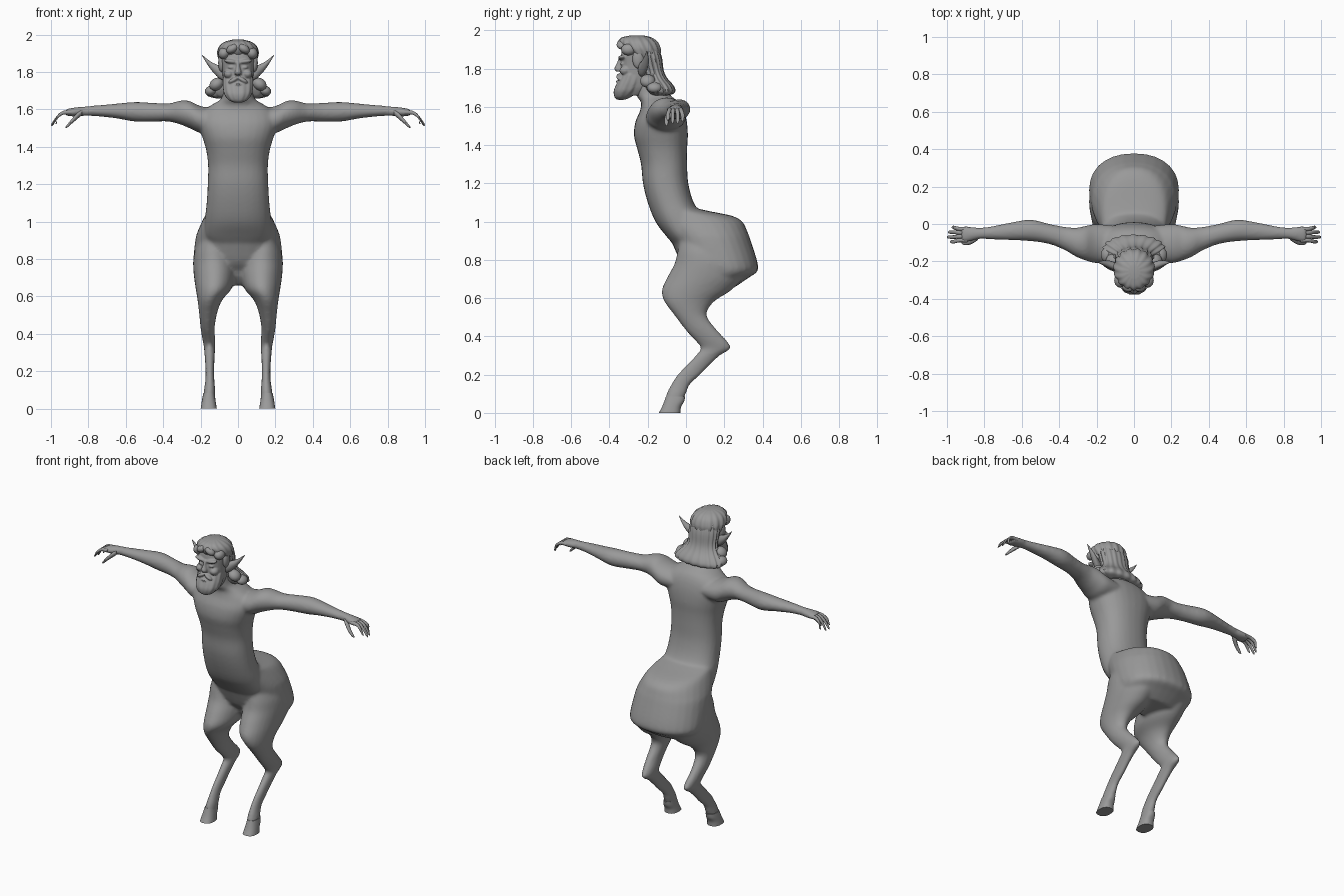
import bpy, bmesh, math
from mathutils import Matrix, Vector

stone = bpy.data.materials.new("stone_grey")
stone.diffuse_color = (0.32, 0.32, 0.32, 1)


def resample(rings, steps):
    """Smooth curve through the ring values (Catmull-Rom)."""
    out = []
    for i in range(len(rings) - 1):
        p0, p1, p2 = rings[max(i - 1, 0)], rings[i], rings[i + 1]
        p3 = rings[min(i + 2, len(rings) - 1)]
        for k in range(steps):
            t = k / steps
            out.append([0.5 * (2 * b + (c - a) * t + (2 * a - 5 * b + 4 * c - d) * t * t
                               + (3 * b - a - 3 * c + d) * t ** 3)
                        for a, b, c, d in zip(p0, p1, p2, p3)])
    return out + [list(rings[-1])]


def loft(bm, rings, axis="z", side=1, n=28, steps=4, power=2.0, strands=0, depth=0.0):
    """Skin rings. axis z: (z, x0, x1, y0, y1); axis x: (x, y0, y1, z0, z1)."""
    loops = []
    for a, u0, u1, v0, v1 in resample(rings, steps):
        loop = []
        for k in range(n):
            t = 2 * math.pi * k / n
            c, s = math.cos(t), math.sin(t)
            r = 1 + depth * math.cos(strands * t + 9 * a)
            u = (u0 + u1) / 2 + (u1 - u0) / 2 * r * math.copysign(abs(c) ** (2 / power), c)
            v = (v0 + v1) / 2 + (v1 - v0) / 2 * r * math.copysign(abs(s) ** (2 / power), s)
            co = (u * side, v, a) if axis == "z" else (a * side, u, v)
            loop.append(bm.verts.new(co))
        loops.append(loop)
    faces = [bm.faces.new((p[k], p[(k + 1) % n], q[(k + 1) % n], q[k]))
             for p, q in zip(loops, loops[1:]) for k in range(n)]
    faces += [bm.faces.new(loops[0]), bm.faces.new(loops[-1])]
    bmesh.ops.recalc_face_normals(bm, faces=faces)


def centred(rows):
    """(z, front y, back y, half width) -> ring about x = 0."""
    return [(z, -w, w, f, b) for z, f, b, w in rows]


def blob(bm, centre, size, tilt=0.0):
    m = (Matrix.Translation(Vector(centre)) @ Matrix.Rotation(tilt, 4, "Y")
         @ Matrix.Diagonal((*size, 1)))
    bmesh.ops.create_uvsphere(bm, u_segments=16, v_segments=10, radius=1, matrix=m)


def finish(name, bm, voxel=0, rounds=6):
    me = bpy.data.meshes.new(name)
    bm.to_mesh(me)
    bm.free()
    me.materials.append(stone)
    ob = bpy.data.objects.new(name, me)
    bpy.context.collection.objects.link(ob)
    if voxel:  # melt the overlapping volumes into one skin
        rm = ob.modifiers.new("merge", "REMESH")
        rm.mode = "VOXEL"
        rm.voxel_size = voxel
        rm.use_smooth_shade = True
        sm = ob.modifiers.new("soften", "SMOOTH")
        sm.factor, sm.iterations = 0.5, rounds
    else:
        bpy.ops.object.select_all(action="DESELECT")
        ob.select_set(True)
        bpy.context.view_layer.objects.active = ob
        bpy.ops.object.shade_smooth_by_angle(angle=math.radians(50))
    return ob


# Body: torso, rump, arms and legs
body = bmesh.new()
loft(body, centred([
    (0.80, -0.02, 0.12, 0.10), (0.86, -0.05, 0.12, 0.14), (0.92, -0.10, 0.11, 0.175),
    (1.00, -0.16, 0.10, 0.178), (1.10, -0.20, 0.04, 0.168), (1.20, -0.225, 0.012, 0.162),
    (1.30, -0.235, 0.006, 0.16), (1.38, -0.255, 0.006, 0.17), (1.45, -0.272, 0.01, 0.19),
    (1.52, -0.265, 0.005, 0.21), (1.58, -0.24, -0.01, 0.20), (1.625, -0.235, -0.035, 0.14),
    (1.66, -0.26, -0.08, 0.088), (1.73, -0.27, -0.11, 0.075)]), power=2.3)
loft(body, centred([
    (1.075, -0.17, 0.03, 0.15), (1.055, -0.17, 0.12, 0.165), (1.03, -0.16, 0.24, 0.178),
    (1.00, -0.15, 0.295, 0.193), (0.95, -0.11, 0.32, 0.215), (0.905, -0.08, 0.337, 0.228),
    (0.79, -0.03, 0.373, 0.24), (0.74, 0.01, 0.373, 0.235), (0.705, 0.03, 0.325, 0.215),
    (0.66, 0.07, 0.26, 0.16)]), power=2.2)
for s in (-1, 1):
    loft(body, [
        (0.90, 0.06, 0.21, -0.03, 0.22), (0.84, 0.03, 0.232, -0.045, 0.26),
        (0.78, 0.015, 0.24, -0.06, 0.30), (0.71, 0.015, 0.236, -0.097, 0.30),
        (0.64, 0.035, 0.226, -0.127, 0.235), (0.58, 0.085, 0.216, -0.112, 0.145),
        (0.51, 0.112, 0.208, -0.06, 0.108), (0.43, 0.125, 0.20, 0.0, 0.165),
        (0.37, 0.122, 0.19, 0.055, 0.22), (0.335, 0.122, 0.183, 0.077, 0.232),
        (0.30, 0.123, 0.18, 0.05, 0.178), (0.25, 0.126, 0.176, 0.002, 0.125),
        (0.20, 0.127, 0.174, -0.045, 0.077), (0.15, 0.126, 0.175, -0.077, 0.022),
        (0.10, 0.122, 0.182, -0.102, 0.0), (0.04, 0.124, 0.188, -0.116, -0.03)],
        side=s)
    loft(body, [
        (0.10, -0.20, -0.01, 1.48, 1.60), (0.20, -0.21, 0.0, 1.475, 1.618),
        (0.26, -0.195, -0.01, 1.50, 1.646), (0.31, -0.175, -0.02, 1.52, 1.647),
        (0.37, -0.14, -0.015, 1.535, 1.632), (0.45, -0.108, 0.0, 1.535, 1.635),
        (0.55, -0.092, 0.023, 1.535, 1.64), (0.65, -0.087, 0.01, 1.552, 1.631),
        (0.75, -0.083, -0.01, 1.563, 1.622), (0.82, -0.08, -0.02, 1.565, 1.616),
        (0.87, -0.092, -0.015, 1.562, 1.611), (0.91, -0.098, -0.014, 1.565, 1.604),
        (0.925, -0.09, -0.02, 1.572, 1.596)], axis="x", side=s)
finish("body", body, 0.010)

for s, label in ((-1, "left"), (1, "right")):
    # Hoof, flared to a flat sole
    hoof = bmesh.new()
    loft(hoof, [(0.085, 0.125, 0.185, -0.105, -0.004), (0.06, 0.122, 0.19, -0.114, -0.01),
                (0.03, 0.118, 0.195, -0.126, -0.026), (0.0, 0.113, 0.20, -0.142, -0.03)],
         side=s, power=2.4)
    finish("hoof_" + label, hoof)

    # Fingers and thumb
    hand = bmesh.new()
    for y, tip, drop in ((-0.026, 0.975, 0.01), (-0.046, 0.995, 0.0),
                         (-0.067, 1.0, 0.0), (-0.087, 0.985, 0.015)):
        spread = y + (y + 0.056) * 0.25
        rows = [(0.89, y, 1.585, 0.012), (0.935, y, 1.582, 0.011),
                (0.965, spread, 1.56, 0.010), (tip - 0.008, spread, 1.525 + drop, 0.008),
                (tip, spread, 1.514 + drop, 0.003)]
        loft(hand, [(x, c - r, c + r, z - r, z + r) for x, c, z, r in rows],
             axis="x", side=s, n=10)
    rows = [(0.835, -0.07, 1.585, 0.016), (0.865, -0.088, 1.56, 0.017),
            (0.89, -0.10, 1.535, 0.013), (0.912, -0.102, 1.512, 0.009),
            (0.922, -0.10, 1.503, 0.003)]
    loft(hand, [(x, c - r, c + r, z - r, z + r) for x, c, z, r in rows],
         axis="x", side=s, n=10)
    finish("fingers_" + label, hand)

    # Long pointed ear
    ear = bmesh.new()
    loft(ear, [(0.07, -0.25, -0.215, 1.755, 1.82), (0.10, -0.25, -0.205, 1.765, 1.835),
               (0.135, -0.235, -0.195, 1.80, 1.85), (0.165, -0.22, -0.195, 1.842, 1.87),
               (0.193, -0.207, -0.203, 1.889, 1.893)], axis="x", side=s, n=14)
    finish("ear_" + label, ear)

# Head with brow, nose, cheeks, moustache and beard
head = bmesh.new()
loft(head, centred([
    (1.66, -0.33, -0.22, 0.05), (1.70, -0.34, -0.18, 0.07), (1.76, -0.342, -0.16, 0.08),
    (1.82, -0.342, -0.15, 0.085), (1.88, -0.338, -0.145, 0.09), (1.93, -0.32, -0.16, 0.08),
    (1.955, -0.28, -0.20, 0.04)]), power=2.3)
loft(head, centred([
    (1.637, -0.36, -0.32, 0.02), (1.65, -0.373, -0.29, 0.05), (1.68, -0.378, -0.25, 0.073),
    (1.71, -0.368, -0.23, 0.08), (1.74, -0.352, -0.22, 0.082), (1.77, -0.335, -0.22, 0.08)]),
    strands=12, depth=0.03, n=48, power=2.3)
loft(head, centred([(1.785, -0.366, -0.33, 0.017), (1.80, -0.375, -0.33, 0.019),
                    (1.83, -0.362, -0.32, 0.011), (1.86, -0.35, -0.32, 0.013)]), n=12)
blob(head, (0, -0.352, 1.733), (0.022, 0.016, 0.007))
for s in (-1, 1):
    blob(head, (s * 0.038, -0.333, 1.857), (0.04, 0.022, 0.012), s * -0.15)
    blob(head, (s * 0.05, -0.318, 1.79), (0.027, 0.03, 0.024))
    blob(head, (s * 0.036, -0.332, 1.825), (0.018, 0.013, 0.008))
    blob(head, (s * 0.026, -0.348, 1.757), (0.03, 0.017, 0.011), s * 0.5)
finish("head", head, 0.005, 3)

# Hair: wavy crown, flared mane, curls
hair = bmesh.new()
loft(hair, centred([
    (1.86, -0.30, -0.14, 0.098), (1.885, -0.325, -0.133, 0.106), (1.91, -0.345, -0.135, 0.108),
    (1.94, -0.352, -0.15, 0.096), (1.962, -0.335, -0.18, 0.068), (1.973, -0.29, -0.22, 0.03)]),
    n=72, strands=15, depth=0.035)
loft(hair, centred([
    (1.92, -0.26, -0.15, 0.09), (1.86, -0.26, -0.128, 0.10), (1.79, -0.235, -0.118, 0.098),
    (1.75, -0.23, -0.10, 0.115), (1.715, -0.225, -0.07, 0.15), (1.69, -0.215, -0.058, 0.165),
    (1.67, -0.20, -0.065, 0.155), (1.658, -0.17, -0.10, 0.11)]),
    n=96, strands=18, depth=0.035)
for s in (-1, 1):
    blob(hair, (s * 0.03, -0.335, 1.925), (0.035, 0.028, 0.022), s * 0.5)
    blob(hair, (s * 0.075, -0.30, 1.90), (0.032, 0.04, 0.03), s * 0.9)
    blob(hair, (s * 0.088, -0.25, 1.85), (0.018, 0.03, 0.05))
    blob(hair, (s * 0.115, -0.20, 1.735), (0.04, 0.04, 0.032), s * 0.6)
    blob(hair, (s * 0.145, -0.165, 1.70), (0.033, 0.04, 0.027), s * 0.4)
finish("hair", hair)
